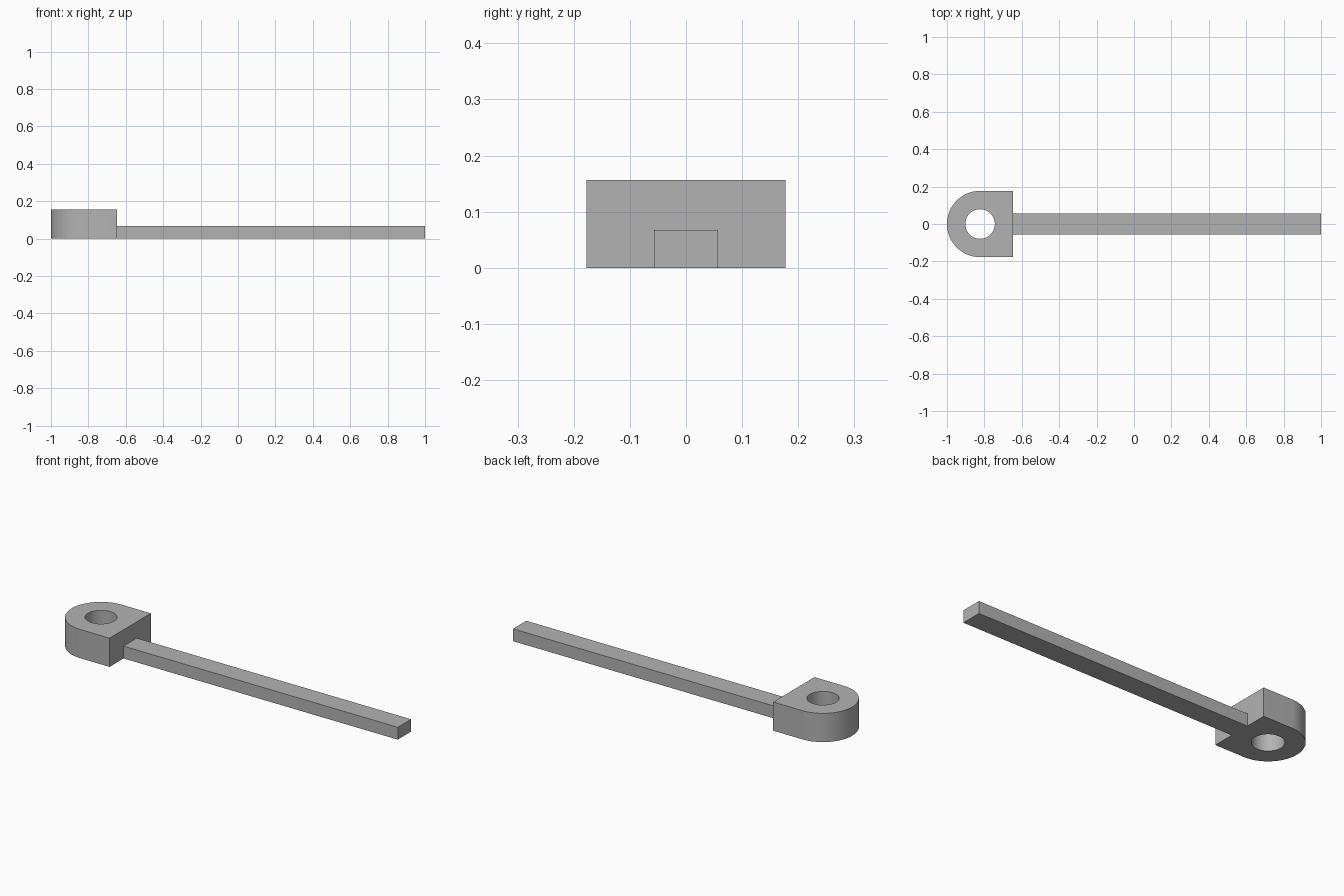
import bpy
import bmesh
from math import cos, sin, pi, radians

cube = bpy.data.objects.get("Cube")
if cube:
    bpy.data.objects.remove(cube, do_unlink=True)

HEAD_R, HOLE_R, HEAD_H = 0.177, 0.079, 0.156
BAR_HALF, BAR_H = 0.057, 0.067
HEAD_X = -1 + HEAD_R          # centre of the eye
FACE_X = HEAD_X + 0.175       # flat side of the head

grey = bpy.data.materials.new("plain grey")
grey.use_nodes = True
colour = (0.45, 0.45, 0.45, 1)
grey.diffuse_color = colour
grey.node_tree.nodes["Principled BSDF"].inputs["Base Color"].default_value = colour


def arc(radius, start, end, steps):
    angles = [start + (end - start) * i / steps for i in range(steps + 1)]
    return [(HEAD_X + radius * cos(a), radius * sin(a)) for a in angles]


def extruded(name, loops, height):
    """Fill the outline (with any holes) and raise it to the given height."""
    bm = bmesh.new()
    edges = []
    for loop in loops:
        verts = [bm.verts.new((x, y, 0)) for x, y in loop]
        edges += [bm.edges.new((v, verts[i - 1])) for i, v in enumerate(verts)]
    bmesh.ops.triangle_fill(bm, edges=edges, use_beauty=True)
    raised = bmesh.ops.extrude_face_region(bm, geom=bm.faces[:], use_keep_orig=True)
    top = [g for g in raised["geom"] if isinstance(g, bmesh.types.BMVert)]
    bmesh.ops.translate(bm, verts=top, vec=(0, 0, height))
    bmesh.ops.recalc_face_normals(bm, faces=bm.faces[:])
    mesh = bpy.data.meshes.new(name)
    bm.to_mesh(mesh)
    bm.free()
    mesh.materials.append(grey)
    obj = bpy.data.objects.new(name, mesh)
    bpy.context.collection.objects.link(obj)
    return obj


# Eye head: round on one side, square on the other, with a through hole
outline = arc(HEAD_R, pi / 2, 3 * pi / 2, 48) + [(FACE_X, -HEAD_R), (FACE_X, HEAD_R)]
hole = arc(HOLE_R, 0, 2 * pi, 64)[:-1]
head = extruded("eye_head", [outline, hole], HEAD_H)

# Long square bar
bar = extruded("bar", [[(FACE_X, -BAR_HALF), (1, -BAR_HALF),
                        (1, BAR_HALF), (FACE_X, BAR_HALF)]], BAR_H)

# Smooth the curved walls, keep the edges sharp
bpy.ops.object.select_all(action="DESELECT")
head.select_set(True)
bpy.context.view_layer.objects.active = head
bpy.ops.object.shade_smooth_by_angle(angle=radians(30))
